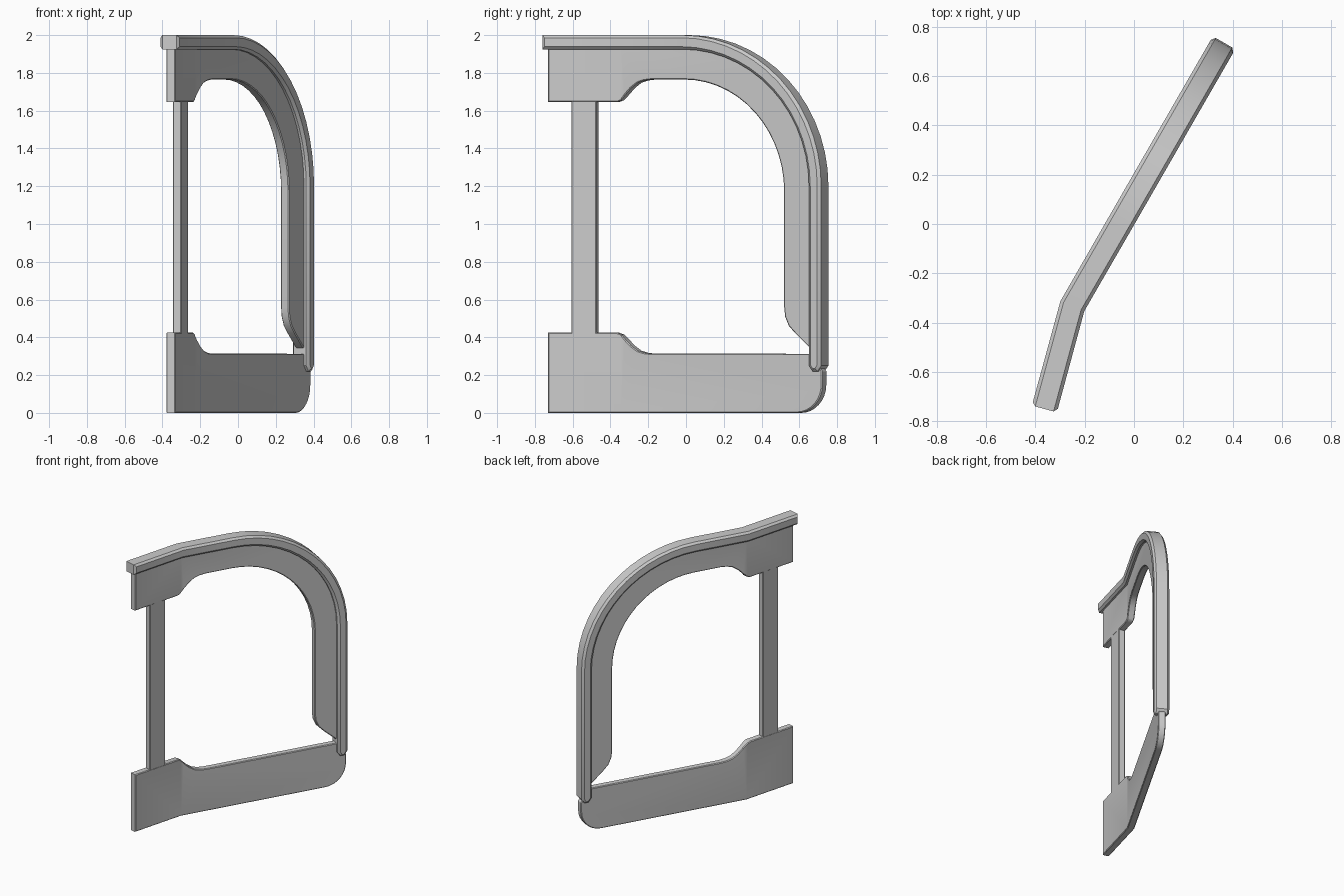
import bpy, bmesh, math
from mathutils import Vector

if "Cube" in bpy.data.objects:
    bpy.data.objects.remove(bpy.data.objects["Cube"])

BEND = -0.333                       # where the plan view kinks
SLOPE_A, SLOPE_B = 0.272, 0.576     # x change per y before / after the kink

grey = bpy.data.materials.new("light_grey")
grey.diffuse_color = (0.6, 0.6, 0.6, 1)
grey.use_nodes = True
grey.node_tree.nodes["Principled BSDF"].inputs["Base Color"].default_value = grey.diffuse_color


def place(v, t, z):
    """Map flat coordinates (v along, t across, z up) on to the bent plan."""
    na = Vector((1, -SLOPE_A)).normalized()
    nb = Vector((1, -SLOPE_B)).normalized()
    if abs(v - BEND) < 1e-4:
        n = (na + nb).normalized()
    else:
        n = na if v < BEND else nb
    x = -0.25 + (v - BEND) * (SLOPE_A if v < BEND else SLOPE_B)
    return Vector((x + n.x * t, v + n.y * t, z))


def arc(cv, cz, rv, rz, a0, a1, n=14):
    """Points on an ellipse, angles in degrees."""
    pts = []
    for i in range(n + 1):
        a = math.radians(a0 + (a1 - a0) * i / n)
        pts.append((cv + rv * math.cos(a), cz + rz * math.sin(a)))
    return pts


def slab(name, outline, thick, bevel):
    """Extrude an outline, chamfer its rims, then bend it."""
    bm = bmesh.new()
    face = bm.faces.new([bm.verts.new((v, -thick / 2, z)) for v, z in outline])
    new = bmesh.ops.extrude_face_region(bm, geom=[face])["geom"]
    for g in new:
        if isinstance(g, bmesh.types.BMVert):
            g.co.y = thick / 2
    bmesh.ops.recalc_face_normals(bm, faces=bm.faces[:])
    rims = [e for e in bm.edges if abs(e.verts[0].co.y - e.verts[1].co.y) < 1e-6]
    bmesh.ops.bevel(bm, geom=rims, offset=bevel, segments=1, profile=0.5,
                    affect='EDGES', clamp_overlap=True)
    bmesh.ops.bisect_plane(bm, geom=bm.verts[:] + bm.edges[:] + bm.faces[:],
                           plane_co=(BEND, 0, 0), plane_no=(1, 0, 0))
    for vert in bm.verts:
        vert.co = place(*vert.co)
    bmesh.ops.recalc_face_normals(bm, faces=bm.faces[:])
    mesh = bpy.data.meshes.new(name)
    bm.to_mesh(mesh)
    bm.free()
    mesh.materials.append(grey)
    ob = bpy.data.objects.new(name, mesh)
    bpy.context.collection.objects.link(ob)
    bpy.ops.object.select_all(action='DESELECT')
    ob.select_set(True)
    bpy.context.view_layer.objects.active = ob
    bpy.ops.object.shade_smooth_by_angle(angle=math.radians(30))
    return ob


# Thick outer rail: along the top, round the corner and down the far side
slab("outer_rail",
     [(-0.75, 2.0)] + arc(0, 1.2, 0.735, 0.8, 90, 0)
     + [(0.735, 0.25), (0.715, 0.22), (0.69, 0.22), (0.67, 0.25)]
     + arc(0, 1.2, 0.67, 0.725, 0, 90) + [(-0.75, 1.925)],
     0.105, 0.014)

# Curved S-shaped shoulder shared by both panels (v, rise)
shoulder = [(-0.36, 0.0), (-0.335, 0.01), (-0.31, 0.04), (-0.28, 0.075),
            (-0.245, 0.103), (-0.21, 0.115), (-0.17, 0.12)]

# Upper panel set inside the rail
slab("upper_panel",
     [(-0.725, 1.95)] + arc(0, 1.2, 0.70, 0.755, 90, 0)
     + [(0.70, 0.32), (0.66, 0.35), (0.59, 0.42), (0.555, 0.46), (0.535, 0.51),
        (0.53, 0.56)]
     + arc(0, 1.17, 0.53, 0.595, 0, 90)
     + [(v, 1.645 + r) for v, r in reversed(shoulder)] + [(-0.725, 1.645)],
     0.05, 0.005)

# Lower panel with a rounded bottom corner
slab("lower_panel",
     [(-0.725, 0.0)] + arc(0.60, 0.15, 0.133, 0.15, -90, 0, 8)
     + [(0.733, 0.22), (0.715, 0.25), (0.715, 0.313)]
     + [(v, 0.425 - r * 0.93) for v, r in reversed(shoulder)] + [(-0.725, 0.425)],
     0.05, 0.005)

# Upright post joining the two panels
slab("upright_post",
     [(-0.6, 0.4), (-0.469, 0.4), (-0.469, 1.67), (-0.6, 1.67)], 0.048, 0.004)
